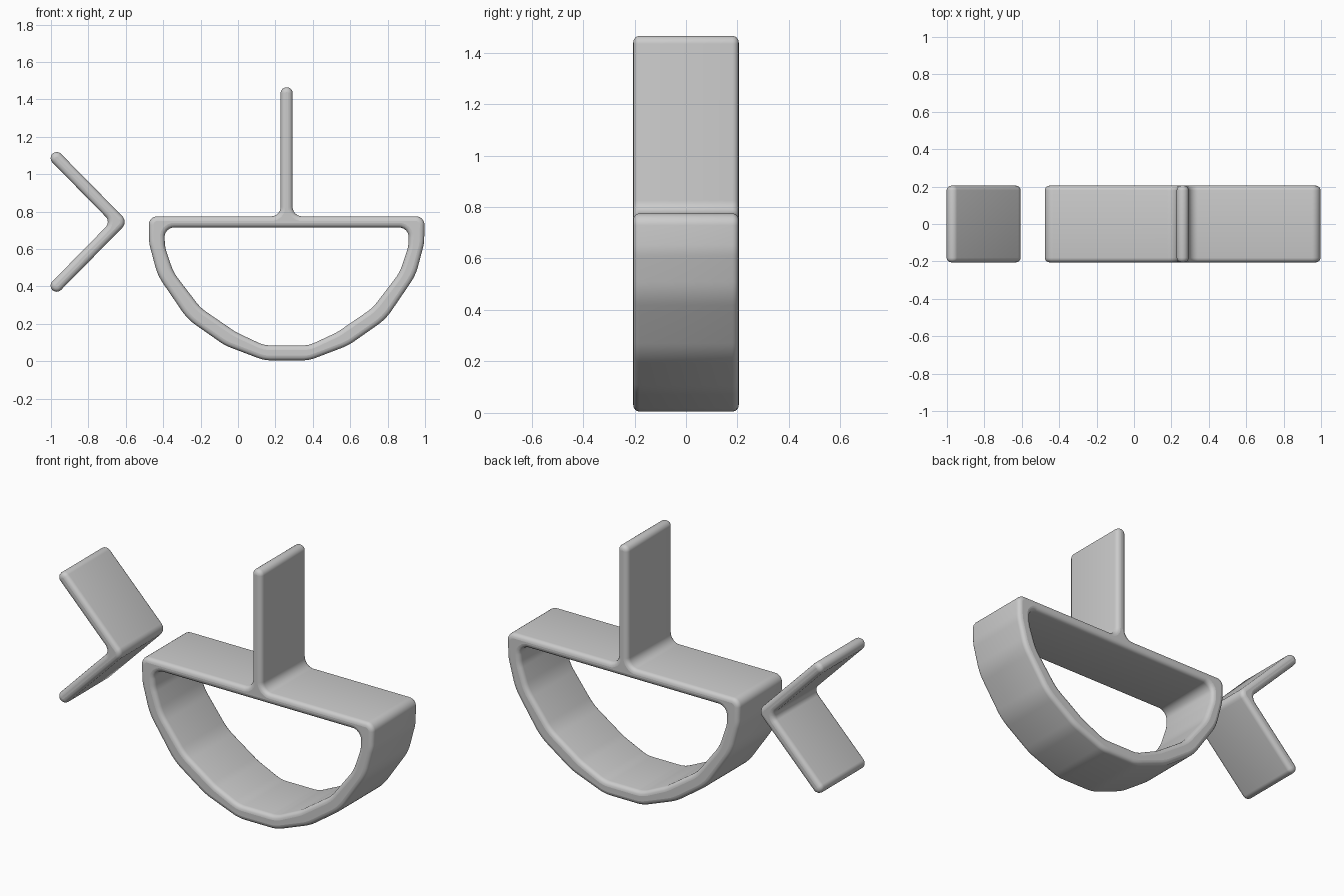
import bpy
import math
from mathutils import Vector

cube = bpy.data.objects.get("Cube")
if cube:
    bpy.data.objects.remove(cube, do_unlink=True)

grey = bpy.data.materials.new("light grey")
grey.use_nodes = True
colour = (0.6, 0.6, 0.6, 1)
grey.diffuse_color = colour
grey.node_tree.nodes["Principled BSDF"].inputs["Base Color"].default_value = colour

HALF_DEPTH = 0.205
MID = 0.26  # centre line of bowl and stem


def rounded(corners, steps=6):
    """Replace each corner (x, z, radius) by an arc."""
    out = []
    n = len(corners)
    for i, (x, z, r) in enumerate(corners):
        p = Vector((x, z))
        a = (Vector(corners[i - 1][:2]) - p).normalized()
        b = (Vector(corners[(i + 1) % n][:2]) - p).normalized()
        half = a.angle(b) / 2
        centre = p + (a + b).normalized() * r / math.sin(half)
        start = p + a * r / math.tan(half) - centre
        end = p + b * r / math.tan(half) - centre
        for k in range(steps + 1):
            v = start.lerp(end, k / steps).normalized() * r
            out.append(centre + v)
    return out


def slab(name, outlines, bevel=0.025):
    """Extrude closed outlines along y with soft rims."""
    curve = bpy.data.curves.new(name, "CURVE")
    curve.dimensions = "2D"
    curve.fill_mode = "BOTH"
    curve.extrude = HALF_DEPTH - bevel
    curve.bevel_depth = bevel
    curve.bevel_resolution = 3
    curve.offset = -bevel
    for outline in outlines:
        spline = curve.splines.new("POLY")
        pts = rounded(outline)
        spline.points.add(len(pts) - 1)
        for sp, p in zip(spline.points, pts):
            sp.co = (p.x, p.y, 0, 1)
        spline.use_cyclic_u = True
    curve.materials.append(grey)
    obj = bpy.data.objects.new(name, curve)
    bpy.context.collection.objects.link(obj)
    bpy.ops.object.select_all(action="DESELECT")
    obj.select_set(True)
    bpy.context.view_layer.objects.active = obj
    obj.rotation_euler.x = math.pi / 2
    bpy.ops.object.convert(target="MESH")
    bpy.ops.object.transform_apply(location=False, rotation=True, scale=False)
    bpy.ops.object.shade_smooth_by_angle(angle=math.radians(40))


def symmetric(half):
    """Mirror a half outline of (offset, z, radius) about the centre line."""
    right = [(MID + x, z, r) for x, z, r in half]
    left = [(MID - x, z, r) for x, z, r in reversed(half)]
    return right + left


# Bowl ring with flat top bar and upright stem
outer = [(0.032, 1.465, 0.031), (0.032, 0.775, 0.05), (0.738, 0.775, 0.045),
         (0.735, 0.63, 0.2), (0.69, 0.46, 0.3), (0.53, 0.225, 0.3),
         (0.33, 0.085, 0.3), (0.12, 0.005, 0.2)]
inner = [(0.655, 0.715, 0.05), (0.65, 0.61, 0.15), (0.605, 0.475, 0.25),
         (0.46, 0.285, 0.25), (0.27, 0.155, 0.25), (0.12, 0.085, 0.15)]
slab("bowl_with_stem", [symmetric(outer), symmetric(inner)])

# Separate chevron beside the bowl
AXIS = 0.745
upper = [(-0.969, 1.132, 0.032), (-1.015, 1.086, 0.032)]
lower = [(x, 2 * AXIS - z, r) for x, z, r in reversed(upper)]
slab("chevron", [[(-0.588, AXIS, 0.045)] + upper + [(-0.68, AXIS, 0.04)] + lower])
